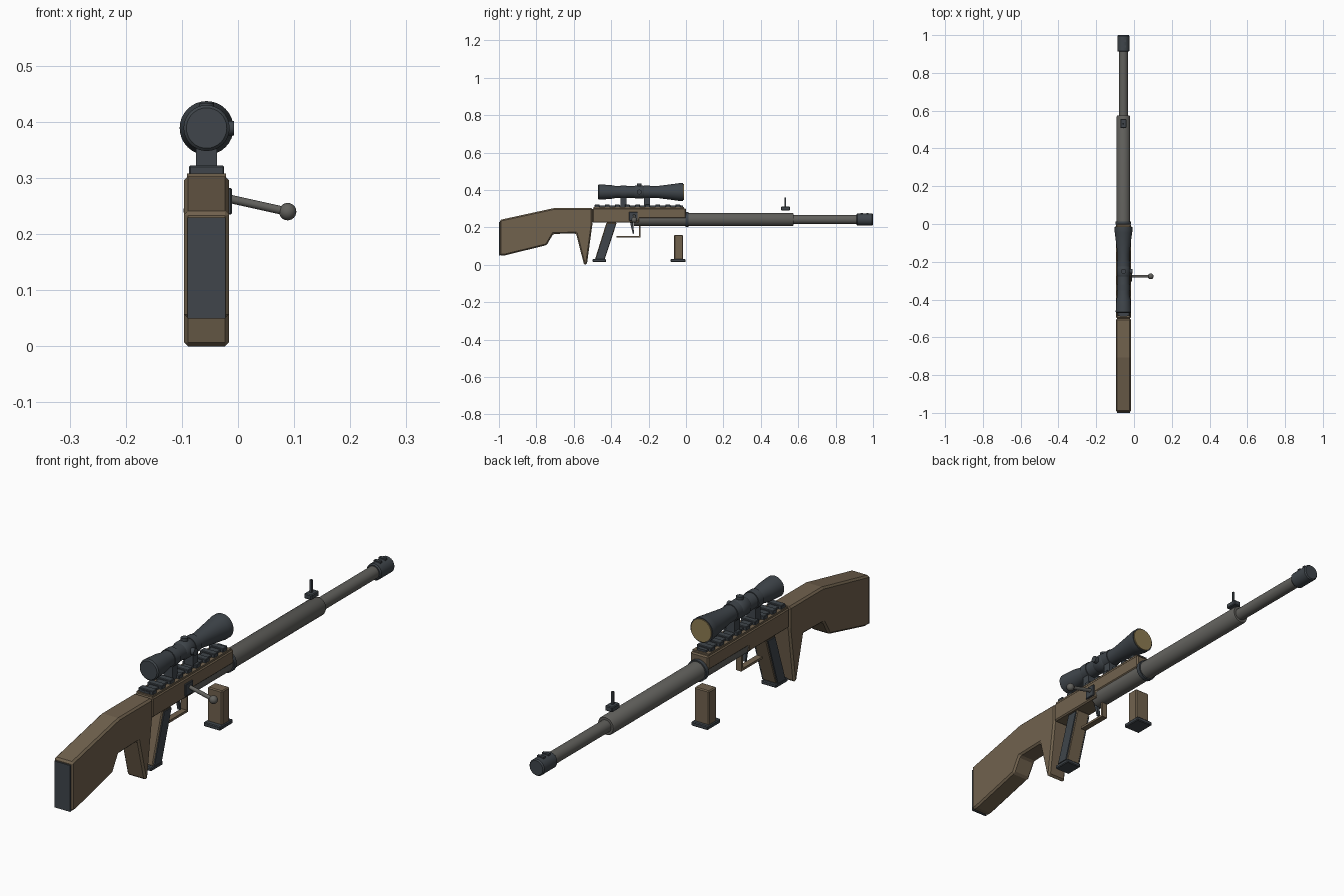
import bpy, bmesh, math
from mathutils import Vector, Matrix

if "Cube" in bpy.data.objects:
    bpy.data.objects.remove(bpy.data.objects["Cube"])

CX = -0.056  # centre line of the body


def mat(name, rgb):
    m = bpy.data.materials.new(name)
    m.diffuse_color = (*rgb, 1)
    m.use_nodes = True
    m.node_tree.nodes["Principled BSDF"].inputs["Base Color"].default_value = m.diffuse_color
    return m


BROWN = mat("brown", (0.165, 0.122, 0.076))
DARK = mat("dark_slate", (0.05, 0.06, 0.07))
GREY = mat("steel_grey", (0.12, 0.118, 0.108))
TAN = mat("lens_tan", (0.27, 0.2, 0.085))


def finish(name, bm, m, bevel=0, smooth=False):
    bmesh.ops.recalc_face_normals(bm, faces=bm.faces)
    if bevel:
        edges = [e for e in bm.edges if e.calc_face_angle(0) > 0.5]
        bmesh.ops.bevel(bm, geom=edges, offset=bevel, segments=1, affect='EDGES')
    me = bpy.data.meshes.new(name)
    bm.to_mesh(me)
    bm.free()
    ob = bpy.data.objects.new(name, me)
    bpy.context.collection.objects.link(ob)
    me.materials.append(m)
    if smooth:
        bpy.ops.object.select_all(action='DESELECT')
        ob.select_set(True)
        bpy.context.view_layer.objects.active = ob
        bpy.ops.object.shade_smooth_by_angle(angle=math.radians(35))
    return ob


def prism(name, pts, x0, x1, m, bevel=0):
    """Extrude a (y, z) profile from x0 to x1."""
    bm = bmesh.new()
    f = bm.faces.new([bm.verts.new((x0, y, z)) for y, z in pts])
    r = bmesh.ops.extrude_face_region(bm, geom=[f])
    vs = [v for v in r['geom'] if isinstance(v, bmesh.types.BMVert)]
    bmesh.ops.translate(bm, vec=(x1 - x0, 0, 0), verts=vs)
    return finish(name, bm, m, bevel)


def box(name, x, y, z, m, bevel=0):
    return prism(name, [(y[0], z[0]), (y[1], z[0]), (y[1], z[1]), (y[0], z[1])], x[0], x[1], m, bevel)


def lathe(name, prof, z, m, n=32):
    """Turn a (y, radius) profile around an axis along y."""
    bm = bmesh.new()
    rings = []
    for y, r in prof:
        rings.append([bm.verts.new((CX + r * math.cos(a), y, z + r * math.sin(a)))
                      for a in (2 * math.pi * i / n for i in range(n))])
    for a, b in zip(rings, rings[1:]):
        for i in range(n):
            bm.faces.new((a[i], a[(i + 1) % n], b[(i + 1) % n], b[i]))
    bm.faces.new(rings[0])
    bm.faces.new(rings[-1])
    return finish(name, bm, m, smooth=True)


def rod(name, a, b, r, m, n=20):
    a, b = Vector(a), Vector(b)
    d = b - a
    mtx = Matrix.Translation((a + b) / 2) @ d.to_track_quat('Z', 'Y').to_matrix().to_4x4()
    bm = bmesh.new()
    bmesh.ops.create_cone(bm, cap_ends=True, segments=n, radius1=r, radius2=r, depth=d.length, matrix=mtx)
    return finish(name, bm, m, smooth=True)


# Stock with butt plate
prism("stock", [(-0.995, 0.24), (-0.706, 0.303), (-0.5, 0.303), (-0.5, 0.22), (-0.53, 0.0),
                (-0.545, 0.0), (-0.588, 0.168), (-0.71, 0.165), (-0.745, 0.105), (-0.97, 0.05),
                (-0.995, 0.05)], -0.096, -0.016, BROWN, 0.007)
box("butt_plate", (-0.09, -0.022), (-1.0, -0.993), (0.05, 0.23), DARK)

# Receiver, open below in front so the barrel shows
prism("receiver", [(-0.5, 0.225), (-0.25, 0.225), (-0.25, 0.248), (0.0, 0.248), (0.0, 0.302),
                   (-0.5, 0.302)], -0.095, -0.017, BROWN, 0.005)
box("rail_base", (-0.091, -0.021), (-0.495, -0.01), (0.3, 0.308), BROWN)

# Top rail with slats
box("rail", (CX - 0.019, CX + 0.019), (-0.49, -0.015), (0.306, 0.316), DARK)
for i in range(9):
    y = -0.475 + i * 0.054
    box(f"rail_slat_{i}", (CX - 0.031, CX + 0.031), (y - 0.013, y + 0.013), (0.306, 0.322), DARK, 0.002)

# Barrel, collar, muzzle
lathe("barrel", [(-0.28, 0.036), (0.568, 0.036), (0.574, 0.033), (0.574, 0.024), (0.92, 0.024)], 0.242, GREY)
lathe("barrel_collar", [(-0.002, 0.041), (0.014, 0.041)], 0.242, DARK)
lathe("muzzle", [(0.912, 0.028), (0.917, 0.032), (0.995, 0.032), (1.0, 0.028)], 0.242, DARK)
for i, y in enumerate((0.94, 0.97)):
    box(f"muzzle_rib_{i}", (CX - 0.014, CX + 0.014), (y - 0.006, y + 0.006), (0.265, 0.278), DARK)

# Front sight
box("front_sight_base", (-0.072, -0.04), (0.508, 0.556), (0.291, 0.311), DARK, 0.003)
box("front_sight_post", (-0.06, -0.052), (0.526, 0.534), (0.305, 0.36), DARK)

# Scope
SZ = 0.389
lathe("scope_tube", [(-0.47, 0.036), (-0.465, 0.041), (-0.4, 0.037), (-0.37, 0.031), (-0.16, 0.031),
                     (-0.045, 0.046), (-0.035, 0.048), (-0.016, 0.048)], SZ, DARK)
lathe("scope_lens", [(-0.017, 0.044), (-0.012, 0.044)], SZ, TAN)
lathe("scope_centre_band", [(-0.278, 0.031), (-0.27, 0.035), (-0.23, 0.035), (-0.222, 0.031)], SZ, DARK)
rod("scope_top_turret", (CX, -0.25, SZ + 0.02), (CX, -0.25, 0.434), 0.013, DARK)
rod("scope_side_turret", (CX, -0.25, SZ), (-0.007, -0.25, SZ), 0.013, DARK)
for i, y in enumerate((-0.335, -0.208)):
    lathe(f"scope_ring_{i}", [(y - 0.016, 0.034), (y + 0.016, 0.034)], SZ, DARK)
    box(f"scope_mount_{i}", (CX - 0.019, CX + 0.019), (y - 0.016, y + 0.016), (0.314, 0.37), DARK)

# Bolt handle
box("bolt_plate", (-0.03, -0.011), (-0.305, -0.258), (0.235, 0.282), DARK, 0.002)
rod("bolt_handle", (-0.02, -0.277, 0.264), (0.088, -0.277, 0.24), 0.0075, GREY)
bm = bmesh.new()
bmesh.ops.create_uvsphere(bm, u_segments=20, v_segments=12, radius=0.0155,
                          matrix=Matrix.Translation((0.0885, -0.277, 0.24)))
finish("bolt_knob", bm, GREY, smooth=True)

# Pistol grip with dark side panels
prism("grip", [(-0.425, 0.226), (-0.37, 0.226), (-0.435, 0.028), (-0.487, 0.028)],
      CX - 0.03, CX + 0.03, BROWN, 0.004)
for side, s in (("left", -1), ("right", 1)):
    prism(f"grip_panel_{side}", [(-0.42, 0.218), (-0.376, 0.218), (-0.437, 0.03), (-0.483, 0.03)],
          CX + s * 0.028, CX + s * 0.034, DARK)
box("grip_base", (CX - 0.033, CX + 0.033), (-0.5, -0.427), (0.015, 0.03), DARK, 0.003)

# Trigger and guard
prism("trigger", [(-0.3, 0.23), (-0.285, 0.23), (-0.277, 0.168), (-0.284, 0.165)],
      CX - 0.006, CX + 0.006, DARK)
prism("trigger_guard", [(-0.372, 0.145), (-0.243, 0.145), (-0.243, 0.23), (-0.252, 0.23),
                        (-0.252, 0.154), (-0.372, 0.154)], CX - 0.012, CX + 0.012, BROWN)

# Magazine
box("magazine", (CX - 0.032, CX + 0.032), (-0.063, -0.016), (0.025, 0.16), BROWN, 0.004)
box("magazine_base", (CX - 0.036, CX + 0.036), (-0.082, -0.002), (0.014, 0.03), DARK, 0.003)
